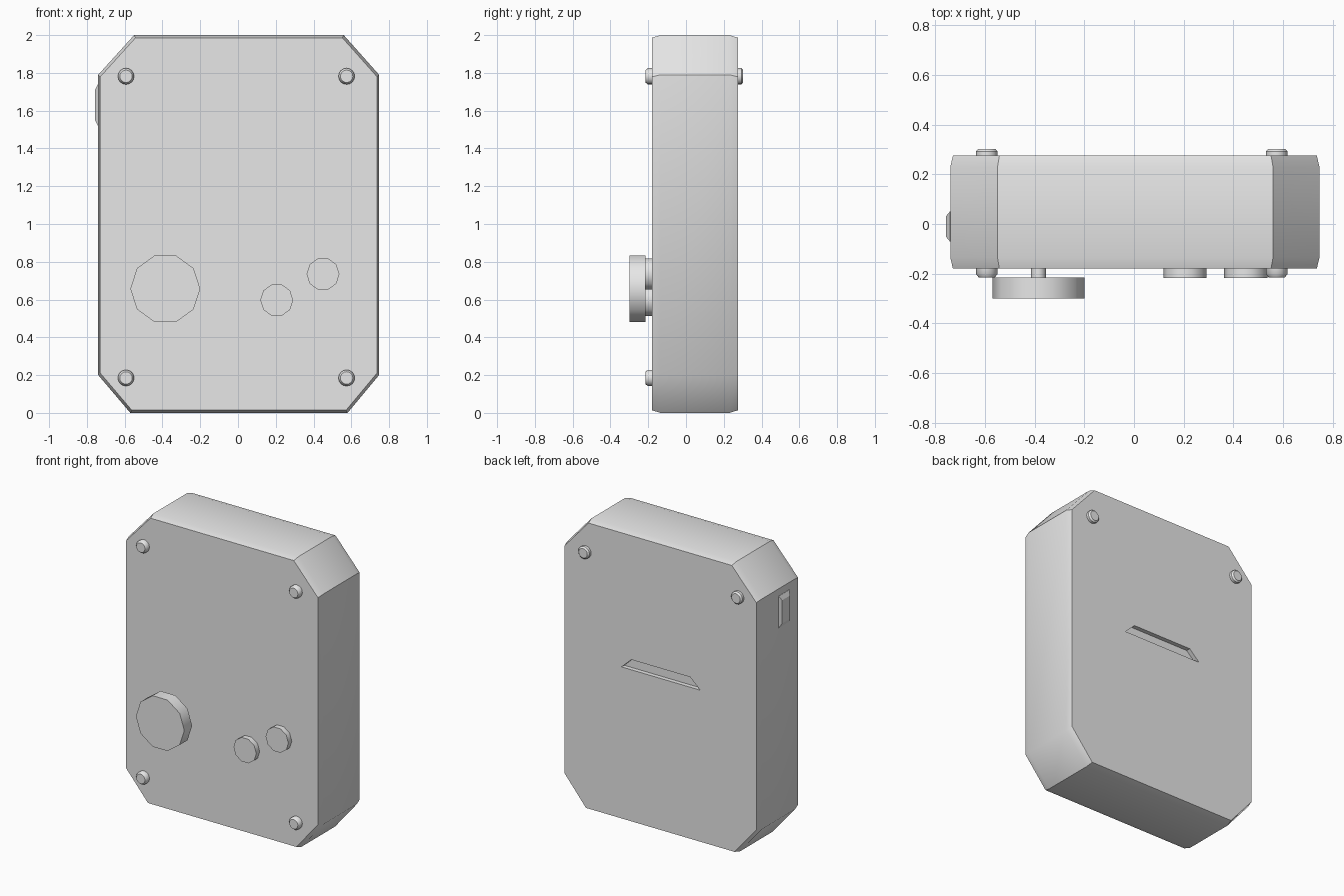
import bpy, bmesh, math

if "Cube" in bpy.data.objects:
    bpy.data.objects.remove(bpy.data.objects["Cube"], do_unlink=True)

GREY = (0.8, 0.8, 0.8, 1)
grey = bpy.data.materials.new("light_grey")
grey.use_nodes = True
grey.diffuse_color = GREY
grey.node_tree.nodes["Principled BSDF"].inputs["Base Color"].default_value = GREY

FRONT, BACK = -0.18, 0.275


def loft(name, rings, angle=40):
    """Skin a stack of equal point rings and cap both ends."""
    bm = bmesh.new()
    loops = [[bm.verts.new(p) for p in ring] for ring in rings]
    for a, b in zip(loops, loops[1:]):
        for i in range(len(a)):
            j = (i + 1) % len(a)
            bm.faces.new((a[i], a[j], b[j], b[i]))
    bm.faces.new(loops[0])
    bm.faces.new(loops[-1])
    bmesh.ops.recalc_face_normals(bm, faces=bm.faces)
    mesh = bpy.data.meshes.new(name)
    bm.to_mesh(mesh)
    bm.free()
    mesh.materials.append(grey)
    obj = bpy.data.objects.new(name, mesh)
    bpy.context.collection.objects.link(obj)
    bpy.ops.object.select_all(action="DESELECT")
    obj.select_set(True)
    bpy.context.view_layer.objects.active = obj
    bpy.ops.object.shade_smooth_by_angle(angle=math.radians(angle))
    return obj


def turned(name, x, z, sides, profile):
    """Round part along y; profile lists (y, radius)."""
    turns = [2 * math.pi * i / sides for i in range(sides)]
    return loft(name, [[(x + r * math.cos(t), y, z + r * math.sin(t)) for t in turns]
                       for y, r in profile])


# Case: clipped-corner slab with softened front and back rims
outline = [(-0.57, 0), (0.58, 0), (0.747, 0.2), (0.747, 1.79),
           (0.56, 2), (-0.55, 2), (-0.74, 1.79), (-0.74, 0.2)]


def section(y, scale):
    return [(x * scale, y, 1 + (z - 1) * scale) for x, z in outline]


case = loft("case", [section(FRONT, 0.986), section(FRONT + 0.045, 1),
                     section(BACK - 0.045, 1), section(BACK, 0.986)])

# Shallow trapezoid slot in the back
slot = [(-0.3, 1.06), (0.3, 1.06), (0.225, 1.13), (-0.225, 1.13)]
cutter = loft("slot_cutter", [[(x, y, z) for x, z in slot]
                              for y in (BACK - 0.03, BACK + 0.05)], 1)
cut = case.modifiers.new("slot", "BOOLEAN")
cut.operation = "DIFFERENCE"
cut.object = cutter
bpy.context.view_layer.objects.active = case
bpy.ops.object.modifier_apply(modifier=cut.name)
bpy.data.objects.remove(cutter, do_unlink=True)

# Screws: four in front, two at the back
for side, x in (("right", -0.593), ("left", 0.575)):
    for level, z in (("lower", 0.185), ("upper", 1.782)):
        turned(f"front_{level}_{side}_screw", x, z, 16,
               [(FRONT + 0.01, 0.043), (FRONT - 0.022, 0.043), (FRONT - 0.035, 0.033)])
    turned(f"back_upper_{side}_screw", x, 1.782, 16,
           [(BACK - 0.01, 0.043), (BACK + 0.018, 0.043), (BACK + 0.028, 0.033)])

# Large dial on its stem, and two push buttons
turned("dial_stem", -0.385, 0.657, 10, [(FRONT + 0.01, 0.03), (-0.225, 0.03)])
turned("dial", -0.385, 0.657, 10, [(-0.215, 0.185), (-0.3, 0.185)])
for label, x, z in (("inner", 0.205, 0.597), ("outer", 0.45, 0.735)):
    turned(f"{label}_button", x, z, 10, [(FRONT + 0.01, 0.087), (-0.217, 0.087)])

# Tapered switch on the right side
loft("side_switch", [[(x, y - 0.01, z + 1.63) for y, z in ((-w, -h), (w, -h), (w, h), (-w, h))]
                     for x, w, h in ((-0.73, 0.06, 0.11), (-0.742, 0.06, 0.11),
                                     (-0.757, 0.042, 0.08))], 20)
